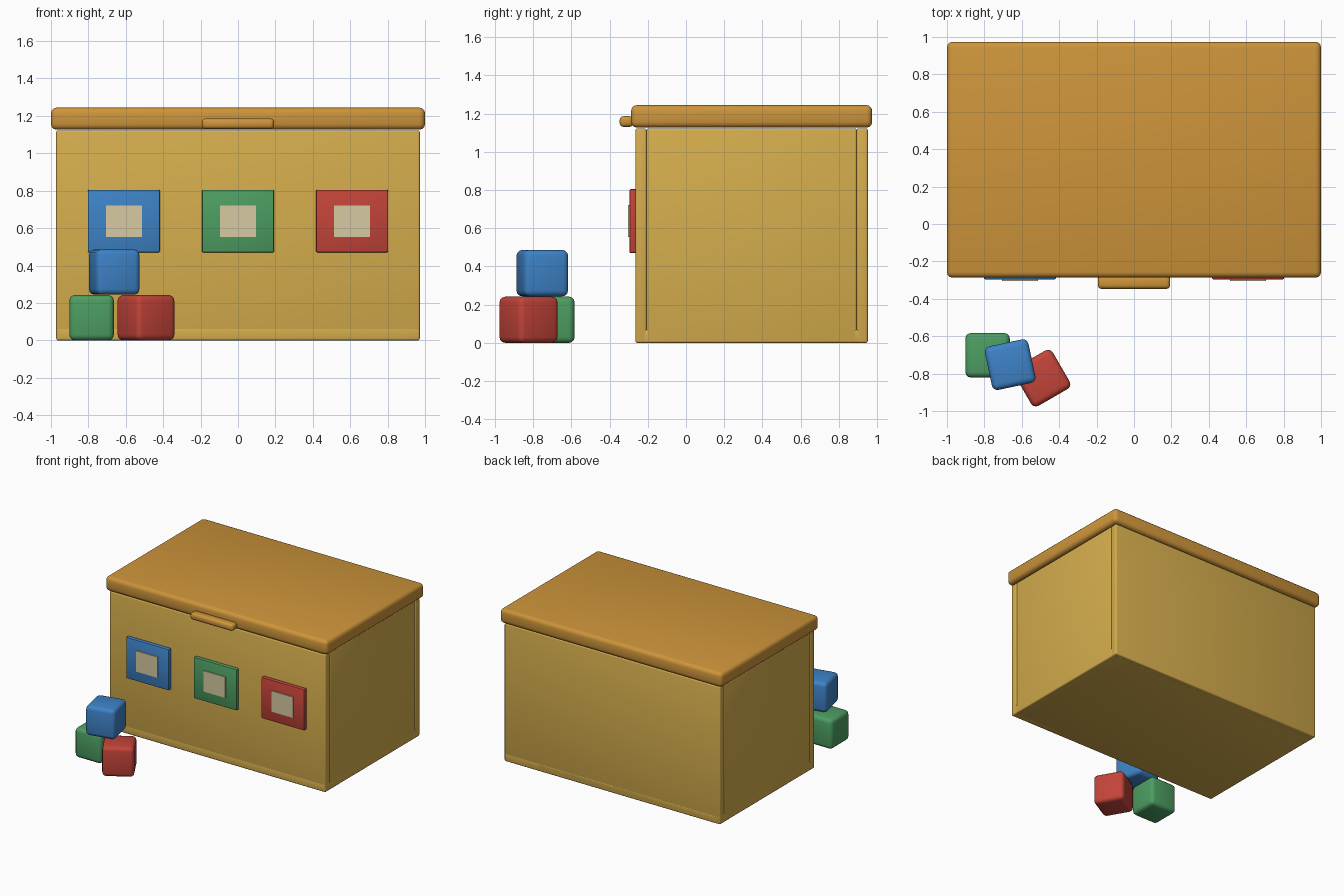
import bpy
from math import radians

if "Cube" in bpy.data.objects:
    bpy.data.objects.remove(bpy.data.objects["Cube"])


def material(name, r, g, b):
    m = bpy.data.materials.new(name)
    m.diffuse_color = (*[(c / 255) ** 2.2 for c in (r, g, b)], 1)
    m.use_nodes = True
    m.node_tree.nodes["Principled BSDF"].inputs["Base Color"].default_value = m.diffuse_color
    return m


YELLOW = material("yellow_wood", 212, 172, 78)
ORANGE = material("orange_wood", 204, 147, 61)
BLUE = material("blue_paint", 64, 130, 198)
GREEN = material("green_paint", 78, 156, 98)
RED = material("red_paint", 194, 70, 60)
CREAM = material("cream_paint", 214, 200, 160)


def box(name, lo, hi, mat, bevel=0.0, segments=3, turn=0):
    """Box between two corners, with rounded edges and a turn about z."""
    mid = [(a + b) / 2 for a, b in zip(lo, hi)]
    bpy.ops.mesh.primitive_cube_add(size=1, location=mid)
    ob = bpy.context.object
    ob.name = name
    ob.scale = [b - a for a, b in zip(lo, hi)]
    bpy.ops.object.transform_apply(location=False, rotation=False, scale=True)
    ob.rotation_euler.z = radians(turn)
    ob.data.materials.append(mat)
    if bevel:
        mod = ob.modifiers.new("rounded_edges", 'BEVEL')
        mod.width = bevel
        mod.segments = segments
        bpy.ops.object.modifier_apply(modifier=mod.name)
        bpy.ops.object.shade_smooth_by_angle(angle=radians(35))
    return ob


# Hollow chest body from five boards
X, Y0, Y1, H, T = 0.972, -0.264, 0.951, 1.122, 0.058
box("front_panel", (-X, Y0, 0), (X, Y0 + T, H), YELLOW, 0.01)
box("back_panel", (-X, Y1 - T, 0), (X, Y1, H), YELLOW, 0.01)
for side, x0 in (("left", -X), ("right", X - T)):
    box(side + "_panel", (x0, Y0 + T, 0), (x0 + T, Y1 - T, H), YELLOW, 0.01)
box("bottom_panel", (-X, Y0, 0), (X, Y1, 0.07), YELLOW, 0.01)

# Lid and its grip
box("lid", (-1, -0.287, 1.126), (1, 0.974, 1.244), ORANGE, 0.03)
box("lid_grip", (-0.193, -0.347, 1.13), (0.193, -0.277, 1.186), ORANGE, 0.02)

# Painted squares on the front, each with a cream centre
for name, x, mat in (("blue", -0.61, BLUE), ("green", 0, GREEN), ("red", 0.61, RED)):
    box(name + "_square", (x - 0.193, -0.296, 0.47), (x + 0.193, -0.26, 0.805), mat, 0.008, 2)
    box(name + "_square_centre", (x - 0.097, -0.304, 0.553), (x + 0.097, -0.285, 0.722), CREAM)

# Stacked toy blocks
S = 0.119
for name, x, y, z, turn, mat in (("green_block", -0.783, -0.702, 0, 0, GREEN),
                                 ("red_block", -0.492, -0.824, 0, 30, RED),
                                 ("blue_block", -0.662, -0.752, 0.244, 12, BLUE)):
    box(name, (x - S, y - S, z), (x + S, y + S, z + 2 * S + 0.004), mat, 0.03, 3, turn)
